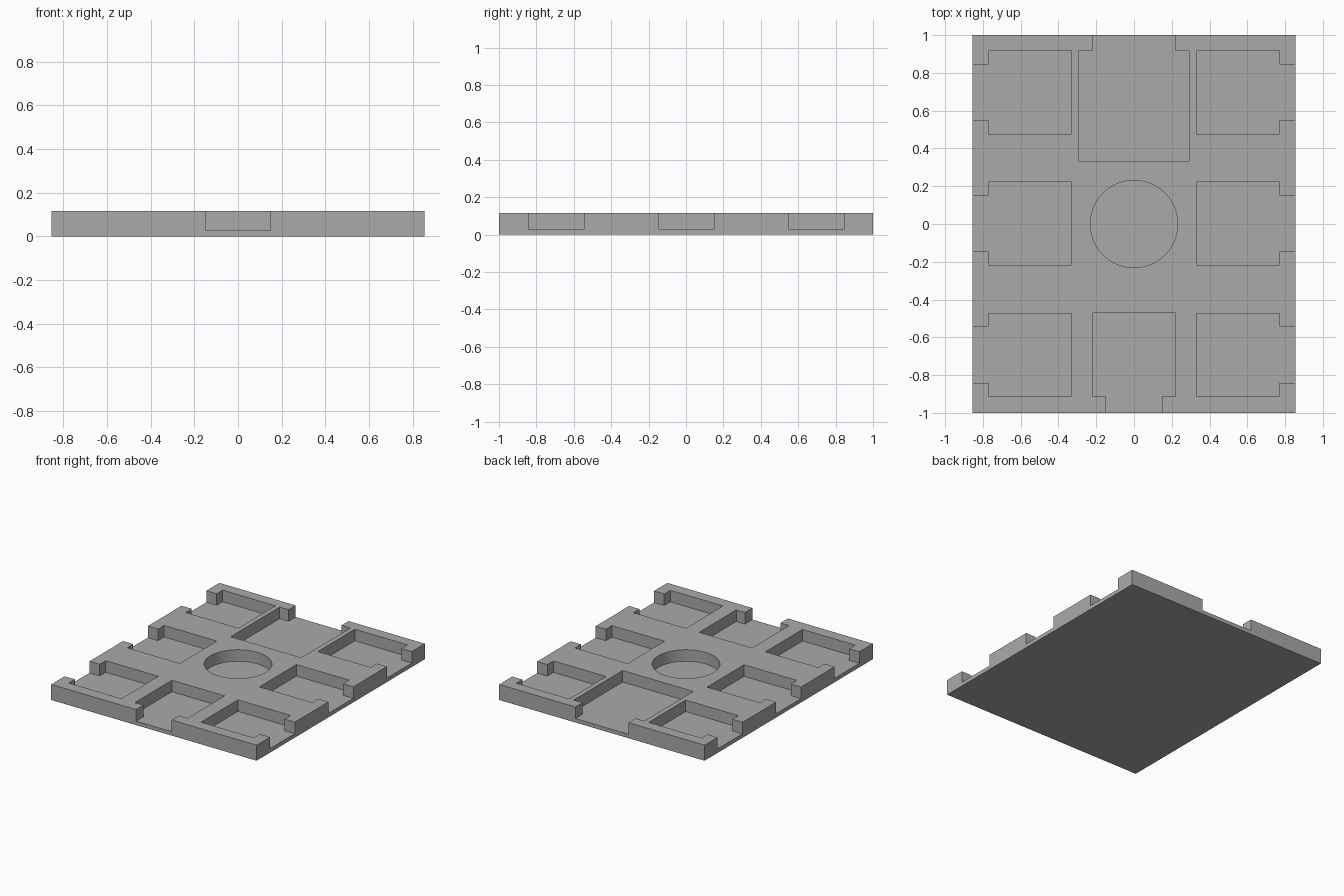
import bpy
import bmesh
from math import cos, sin, pi
from mathutils import Matrix

WIDTH, LENGTH, HEIGHT, FLOOR = 1.71, 2.0, 0.117, 0.03

cube = bpy.data.objects.get("Cube")
if cube:
    bpy.data.objects.remove(cube, do_unlink=True)

grey = bpy.data.materials.new("plain grey")
grey.use_nodes = True
colour = (0.4, 0.4, 0.4, 1)
grey.diffuse_color = colour
grey.node_tree.nodes["Principled BSDF"].inputs["Base Color"].default_value = colour


def prism(name, outline, bottom, top):
    """Extrude a flat outline between two heights."""
    bm = bmesh.new()
    face = bm.faces.new([bm.verts.new((x, y, bottom)) for x, y in outline])
    new = bmesh.ops.extrude_face_region(bm, geom=[face])["geom"]
    verts = [v for v in new if isinstance(v, bmesh.types.BMVert)]
    bmesh.ops.translate(bm, verts=verts, vec=(0, 0, top - bottom))
    bmesh.ops.recalc_face_normals(bm, faces=bm.faces)
    mesh = bpy.data.meshes.new(name)
    bm.to_mesh(mesh)
    bm.free()
    mesh.materials.append(grey)
    obj = bpy.data.objects.new(name, mesh)
    bpy.context.collection.objects.link(obj)
    return obj


def room(name, half, inner, outer, door, angle=0, shift=(0, 0)):
    """T-shaped pocket opening towards +y through a door, then turned."""
    end = outer + 0.2
    right = [(half, inner), (half, outer), (door, outer), (door, end)]
    outline = right + [(-x, y) for x, y in reversed(right)]
    cutter = prism(name, outline, FLOOR, HEIGHT + 0.1)
    cutter.data.transform(Matrix.Translation((*shift, 0)) @ Matrix.Rotation(angle, 4, "Z"))
    return cutter


# Solid tray
w, l = WIDTH / 2, LENGTH / 2
tray = prism("tray", [(-w, -l), (w, -l), (w, l), (-w, l)], 0, HEIGHT)

# Three pockets along each side
cutters = []
for side, angle in (("left", -pi / 2), ("right", pi / 2)):
    for y in (-0.693, 0.002, 0.697):
        cutters.append(room(side + "_pocket", 0.22, 0.331, 0.77, 0.148, angle, (0, y)))

# Front pocket, larger back pocket and round centre well
cutters.append(room("front_pocket", 0.22, 0.472, 0.912, 0.148, pi))
cutters.append(room("back_pocket", 0.294, 0.333, 0.916, 0.22))
ring = [(0.231 * cos(2 * pi * i / 64), 0.231 * sin(2 * pi * i / 64)) for i in range(64)]
cutters.append(prism("centre_well", ring, FLOOR, HEIGHT + 0.1))

# Cut the pockets, bake the result and drop the cutters
for cutter in cutters:
    cutter.hide_render = True
    cut = tray.modifiers.new(cutter.name, "BOOLEAN")
    cut.operation, cut.solver, cut.object = "DIFFERENCE", "EXACT", cutter
graph = bpy.context.evaluated_depsgraph_get()
baked = bpy.data.meshes.new_from_object(tray.evaluated_get(graph))
tray.modifiers.clear()
tray.data = baked
for cutter in cutters:
    bpy.data.objects.remove(cutter, do_unlink=True)

# Smooth round wall, sharp edges elsewhere
bpy.ops.object.select_all(action="DESELECT")
tray.select_set(True)
bpy.context.view_layer.objects.active = tray
bpy.ops.object.shade_smooth_by_angle()
